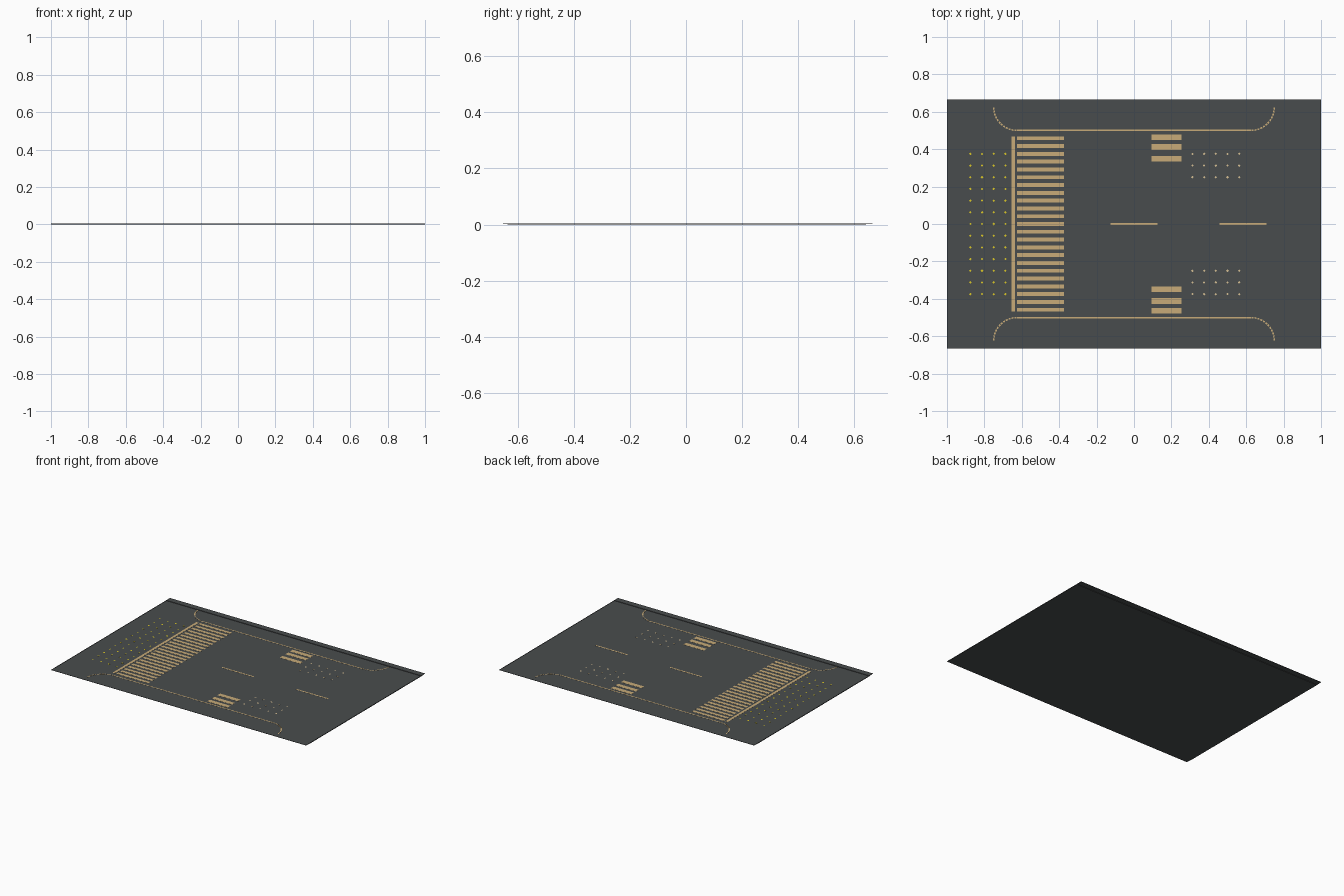
import bpy, bmesh, math

if "Cube" in bpy.data.objects:
    bpy.data.objects.remove(bpy.data.objects["Cube"])

V = 2 / 192          # layout module
TOP = 0.0012         # road surface height


def material(name, rgb):
    m = bpy.data.materials.new(name)
    m.diffuse_color = (*rgb, 1)
    m.use_nodes = True
    m.node_tree.nodes["Principled BSDF"].inputs["Base Color"].default_value = m.diffuse_color
    return m


asphalt = material("asphalt grey", (0.066, 0.073, 0.074))
paint = material("tan road paint", (0.58, 0.41, 0.19))
yellow = material("yellow stud", (0.72, 0.58, 0.02))
pale = material("pale stud", (0.68, 0.53, 0.30))


def build(name, bm, mat):
    bmesh.ops.recalc_face_normals(bm, faces=bm.faces)
    me = bpy.data.meshes.new(name)
    bm.to_mesh(me)
    bm.free()
    me.materials.append(mat)
    ob = bpy.data.objects.new(name, me)
    bpy.context.collection.objects.link(ob)
    return ob


def prism(bm, pts, z0=TOP - 0.0004, z1=TOP + 0.0006):
    """Thin plate with the given outline."""
    lo = [bm.verts.new((x, y, z0)) for x, y in pts]
    hi = [bm.verts.new((x, y, z1)) for x, y in pts]
    bm.faces.new(lo[::-1])
    bm.faces.new(hi)
    n = len(pts)
    for i in range(n):
        j = (i + 1) % n
        bm.faces.new((lo[i], lo[j], hi[j], hi[i]))


def rect(bm, x0, x1, y0, y1):
    prism(bm, [(x0, y0), (x1, y0), (x1, y1), (x0, y1)])


# Road sheet: one cross-section, stepped up along both long edges
W, S, H = 128 * V / 2, 0.625, 0.0045
half_top = [(S, TOP), (S, H), (W, H)]
half_low = [(W, H - 0.0015), (S + 0.001, H - 0.0015), (S + 0.001, 0)]
right = half_top + half_low
profile = right + [(-y, z) for y, z in reversed(right)]
bm = bmesh.new()
a = [bm.verts.new((-1, y, z)) for y, z in profile]
b = [bm.verts.new((1, y, z)) for y, z in profile]
n = len(profile)
for i in range(n):
    j = (i + 1) % n
    bm.faces.new((a[i], a[j], b[j], b[i]))
bm.faces.new(a)
bm.faces.new(b)
bmesh.ops.triangulate(bm, faces=[f for f in bm.faces if len(f.verts) > 4])
build("road_sheet", bm, asphalt)

# Zebra crossing
bm = bmesh.new()
for k in range(-11, 12):
    rect(bm, -60 * V, -36 * V, (4 * k - 1) * V, (4 * k + 1) * V)
build("zebra_crossing", bm, paint)

# Stop line
bm = bmesh.new()
rect(bm, -0.655, -0.637, -45 * V, 45 * V)
build("stop_line", bm, paint)

# Short bars on both sides
bm = bmesh.new()
for s in (-1, 1):
    for y in (33.5, 39.5, 44.5):
        rect(bm, 9 * V, 24.4 * V, (s * y - 1.5) * V, (s * y + 1.5) * V)
build("side_bars", bm, paint)

# Centre dashes
bm = bmesh.new()
for x in (-0.125, 0.458):
    rect(bm, x, x + 0.25, -V / 2, V / 2)
build("centre_dashes", bm, paint)

# Edge lines with dashed corner arcs
bm = bmesh.new()
for sy in (-1, 1):
    rect(bm, -0.625, 0.625, sy * 0.5 - 0.004, sy * 0.5 + 0.004)
    for sx in (-1, 1):
        steps = 12
        for i in range(steps):
            a0 = math.radians(90) * (i + 0.15) / steps
            a1 = math.radians(90) * (i + 0.85) / steps
            prism(bm, [(sx * (0.625 + r * math.sin(t)),
                        sy * (0.625 - r * math.cos(t)))
                       for r, t in ((0.121, a0), (0.129, a0),
                                    (0.129, a1), (0.121, a1))])
build("edge_lines", bm, paint)


def studs(name, xs, ys, mat, r=0.007):
    bm = bmesh.new()
    for x in xs:
        for y in ys:
            prism(bm, [(x + r, y), (x, y + r), (x - r, y), (x, y - r)])
    build(name, bm, mat)


# Stud grids
studs("yellow_studs", [-0.875 + 0.0625 * i for i in range(4)],
      [0.0625 * k for k in range(-6, 7)], yellow)
studs("pale_studs", [0.3125 + 0.0625 * i for i in range(5)],
      [s * y for s in (-1, 1) for y in (0.25, 0.3125, 0.375)], pale)
